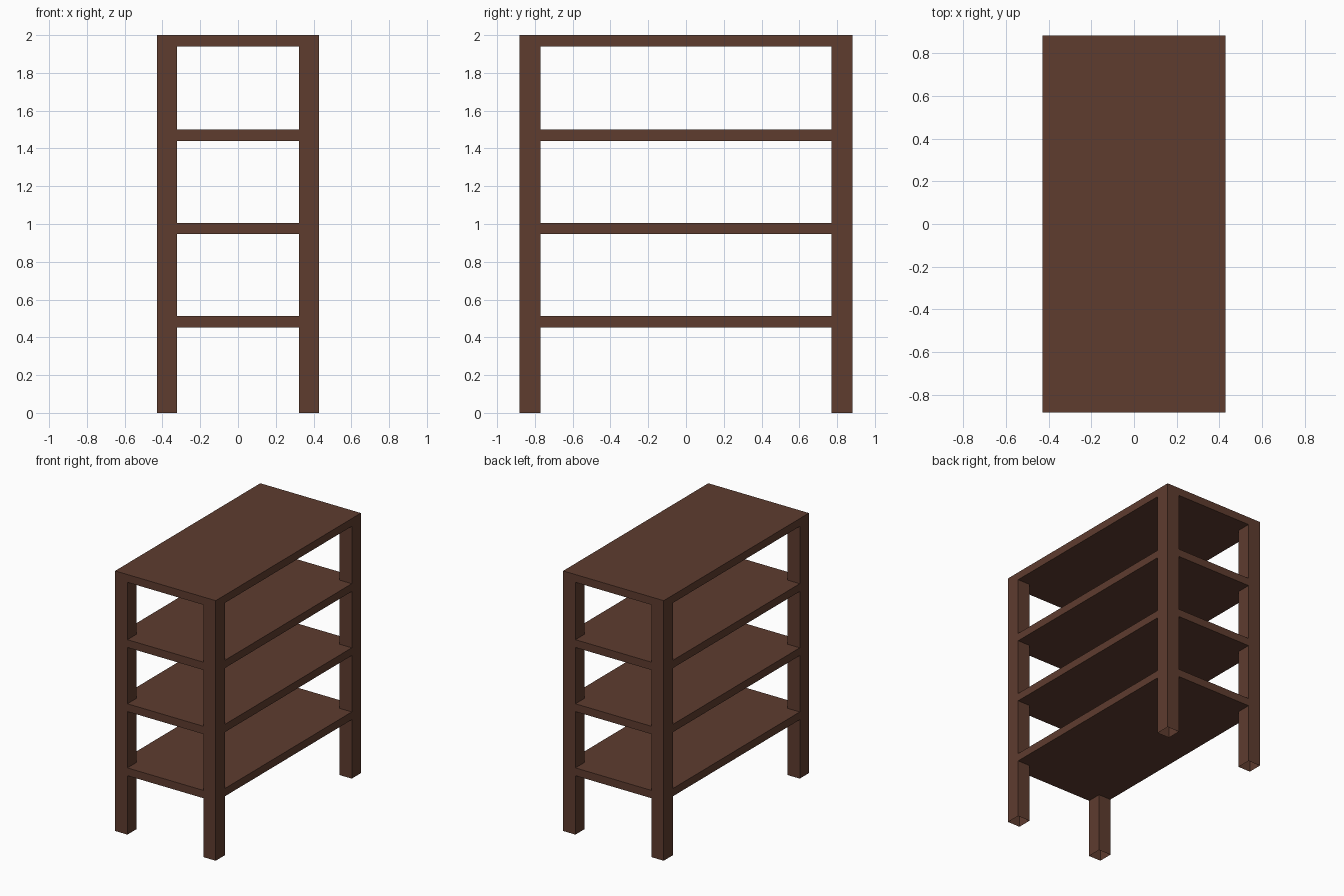
import bpy, bmesh

if "Cube" in bpy.data.objects:
    bpy.data.objects.remove(bpy.data.objects["Cube"])

W, D = 0.428, 0.882      # outer half width and half depth
IW, ID = 0.323, 0.771    # inner edges of the legs
T = 0.06                 # board thickness

wood = bpy.data.materials.new("dark brown wood")
wood.diffuse_color = (0.112, 0.045, 0.028, 1)
wood.use_nodes = True
wood.node_tree.nodes["Principled BSDF"].inputs["Base Color"].default_value = wood.diffuse_color


def finish(name, bm):
    bmesh.ops.recalc_face_normals(bm, faces=bm.faces)
    me = bpy.data.meshes.new(name)
    bm.to_mesh(me)
    bm.free()
    me.materials.append(wood)
    bpy.context.collection.objects.link(bpy.data.objects.new(name, me))


def prism(outline, z0, z1, caps=True):
    """Extrude an outline upwards, with or without end caps."""
    bm = bmesh.new()
    lo = [bm.verts.new((x, y, z0)) for x, y in outline]
    hi = [bm.verts.new((x, y, z1)) for x, y in outline]
    n = len(outline)
    for i in range(n):
        j = (i + 1) % n
        bm.faces.new((lo[i], lo[j], hi[j], hi[i]))
    if caps:
        bm.faces.new(lo[::-1])
        bm.faces.new(hi)
    return bm


# four hollow legs, open at the foot, walls facing outwards
for sx, side in ((-1, "left"), (1, "right")):
    for sy, end in ((-1, "front"), (1, "back")):
        x0, x1 = sorted((sx * IW, sx * W))
        y0, y1 = sorted((sy * ID, sy * D))
        bm = prism([(x0, y0), (x1, y0), (x1, y1), (x0, y1)], 0, 2 - T, False)
        finish(f"{end}_{side}_leg", bm)

# full top board
finish("top_board", prism([(-W, -D), (W, -D), (W, D), (-W, D)], 2 - T, 2))

# shelves notched around the legs, flush with their outer faces
notched = [(-IW, -D), (IW, -D), (IW, -ID), (W, -ID), (W, ID), (IW, ID),
           (IW, D), (-IW, D), (-IW, ID), (-W, ID), (-W, -ID), (-IW, -ID)]
for name, z in (("lower", 0.513), ("middle", 1.006), ("upper", 1.499)):
    bm = prism(notched, z - T, z)
    # drop the notch walls that lie against the legs
    hidden = [f for f in bm.faces if len(f.verts) == 4
              and abs(f.calc_center_median().x) > 0.1
              and abs(f.calc_center_median().y) > 0.1]
    bmesh.ops.recalc_face_normals(bm, faces=bm.faces)
    bmesh.ops.delete(bm, geom=hidden, context='FACES_ONLY')
    finish(name + "_shelf", bm)
